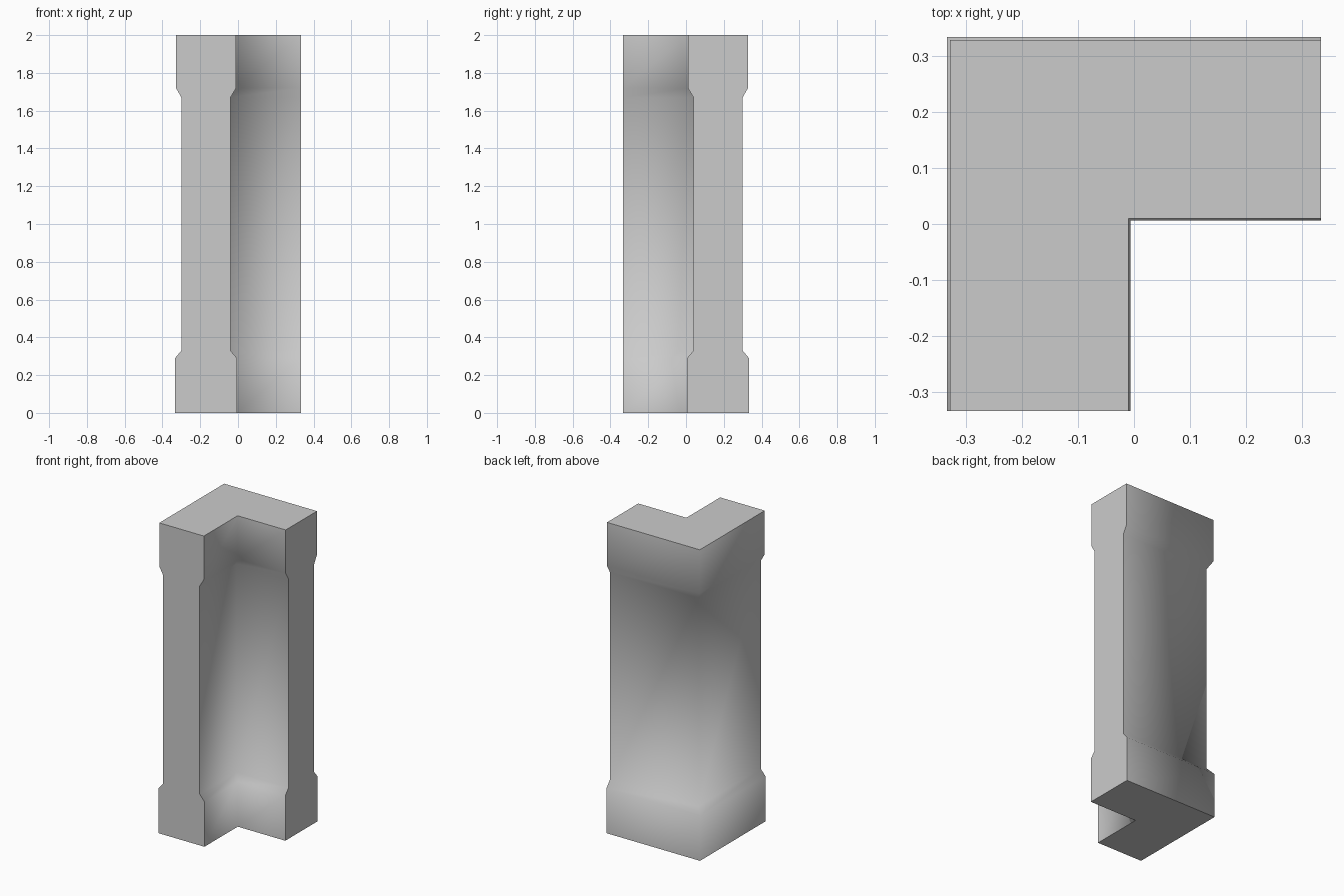
import bpy, bmesh

if "Cube" in bpy.data.objects:
    bpy.data.objects.remove(bpy.data.objects["Cube"])

# Height, outer offset and inner offset of the L-shaped section
END = 0.333
levels = [
    (0.00, 0.333, 0.006),
    (0.29, 0.333, 0.006),
    (0.33, 0.300, 0.040),
    (1.67, 0.300, 0.040),
    (1.72, 0.328, 0.010),
    (2.00, 0.328, 0.010),
]

bm = bmesh.new()

# One six-sided L ring per level: outer wall, then inner wall
rings = []
for z, o, i in levels:
    pts = [(-o, -END), (-i, -END), (-i, i), (END, i), (END, o), (-o, o)]
    rings.append([bm.verts.new((x, y, z)) for x, y in pts])

# Side walls; segments 0 and 3 are the flat wall ends
flat, walls = [], []
for a, b in zip(rings, rings[1:]):
    for k in range(6):
        n = (k + 1) % 6
        f = bm.faces.new((a[k], a[n], b[n], b[k]))
        (flat if k in (0, 3) else walls).append(f)

# Top and underside, split at the corner into two quads each
for r, up in ((rings[0], False), (rings[-1], True)):
    for ids in ((0, 1, 2, 5), (2, 3, 4, 5)):
        q = [r[j] for j in ids]
        flat.append(bm.faces.new(q if up else q[::-1]))

# Smooth walls that wrap around the corner, crisp flat ends
for f in walls:
    f.smooth = True
for f in flat:
    f.smooth = False
    for e in f.edges:
        e.smooth = False

mesh = bpy.data.meshes.new("corner_wall")
bm.to_mesh(mesh)
bm.free()
wall = bpy.data.objects.new("corner_wall", mesh)
bpy.context.collection.objects.link(wall)
